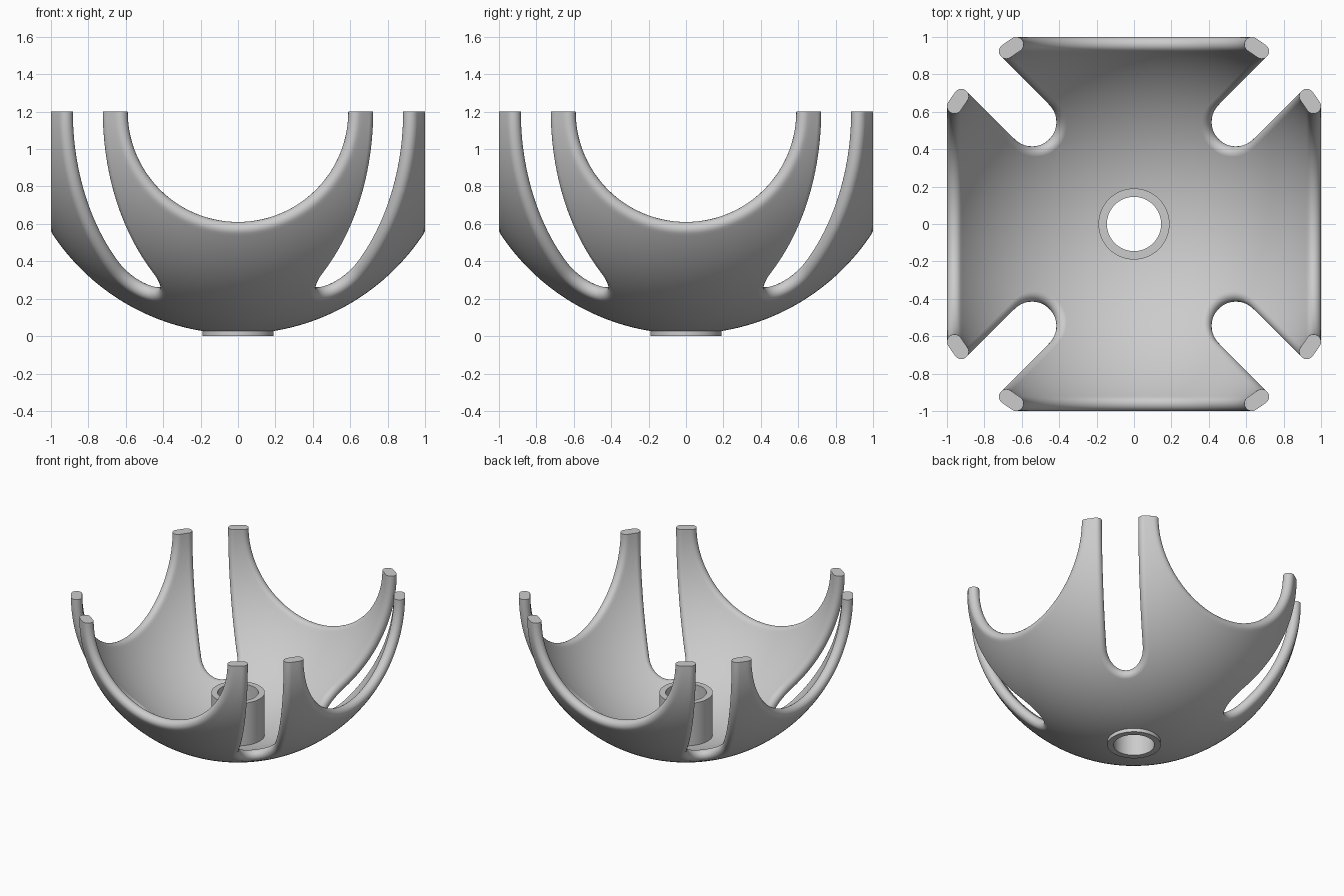
import bpy, bmesh
from math import pi, sin, cos, sqrt
from mathutils import Vector, Matrix

cube = bpy.data.objects.get("Cube")
if cube:
    bpy.data.objects.remove(cube)

grey = bpy.data.materials.new("plain grey")
grey.use_nodes = True
grey.diffuse_color = (0.6, 0.6, 0.6, 1)
grey.node_tree.nodes["Principled BSDF"].inputs["Base Color"].default_value = (0.6, 0.6, 0.6, 1)

CENTRE = Vector((0, 0, 1.2))   # centre of the spherical shell
RADIUS, HALF = 1.148, 0.04     # mid-surface radius, half of the wall thickness
SIDE = 0.96                    # plane of the large round side openings
SLOT, SLOT_AT = 0.17, 0.771    # half-width and inner centre of diagonal slots
HOLE = 0.175                   # where the shell meets the hub


def make_object(name, bm):
    bmesh.ops.recalc_face_normals(bm, faces=bm.faces)
    mesh = bpy.data.meshes.new(name)
    bm.to_mesh(mesh)
    bm.free()
    mesh.materials.append(grey)
    obj = bpy.data.objects.new(name, mesh)
    bpy.context.collection.objects.link(obj)
    bpy.ops.object.select_all(action="DESELECT")
    obj.select_set(True)
    bpy.context.view_layer.objects.active = obj
    bpy.ops.object.shade_smooth_by_angle(angle=pi / 5)
    return obj


def diagonal(along, off):
    """Plan point measured along and across the diagonal."""
    return Vector(((along + off) / sqrt(2), (along - off) / sqrt(2)))


def on_sphere(p):
    return Vector((p.x, p.y, CENTRE.z - sqrt(max(0, RADIUS ** 2 - p.length_squared))))


def slot_side():
    """Plan outline of an eighth: diagonal, slot end, slot edge, arm tip."""
    tip = sqrt(RADIUS ** 2 - SLOT ** 2)
    low = pi / 4
    pts = [diagonal(HOLE + (SLOT_AT - SLOT - HOLE) * i / 10, 0) for i in range(10)]
    pts += [diagonal(SLOT_AT - SLOT * cos(pi / 2 * i / 14), SLOT * sin(pi / 2 * i / 14))
            for i in range(14)]
    start = SLOT_AT / tip
    a = low
    from math import asin
    a = asin(start)
    pts += [diagonal(tip * sin(a + (pi / 2 - a) * i / 24), SLOT) for i in range(25)]
    end = Vector((SIDE, sqrt(RADIUS ** 2 - SIDE ** 2)))
    pts += [pts[-1].lerp(end, i / 4).normalized() * RADIUS for i in range(1, 5)]
    return pts


# Mid-surface of the bowl: one eighth, repeated by mirror and rotation
bm = bmesh.new()
edge = slot_side()
x0, x1 = edge[0].x, edge[-1].x
ACROSS = 28
for turn in range(4):
    for flip in (1, -1):
        move = Matrix.Rotation(turn * pi / 2, 3, "Z") @ Matrix.Diagonal((1, flip, 1))
        grid = []
        for p in edge:
            mid = Vector((HOLE + (SIDE - HOLE) * (p.x - x0) / (x1 - x0), 0))
            grid.append([bm.verts.new(move @ on_sphere(mid.lerp(p, sin(pi / 2 * j / ACROSS))))
                         for j in range(ACROSS + 1)])
        for r, s in zip(grid, grid[1:]):
            for j in range(ACROSS):
                bm.faces.new((r[j], r[j + 1], s[j + 1], s[j]))
bmesh.ops.remove_doubles(bm, verts=bm.verts, dist=0.0002)

# Sort the border into rounded rims and the hub hole; arm tips are left open
rims, holes = [], []
for e in bm.edges:
    if e.is_boundary:
        if all(v.co.xy.length < HOLE + 0.01 for v in e.verts):
            holes.append(e)
        elif not all(v.co.z > CENTRE.z - 0.0005 for v in e.verts):
            rims.append(e)

# Direction pointing out of the sheet at each rim vertex
outward = {}
for e in rims:
    a, b = e.verts
    inside = e.link_faces[0].calc_center_median()
    for v in e.verts:
        side = (b.co - a.co).normalized().cross((v.co - CENTRE).normalized())
        if side.dot(a.co - inside) < 0:
            side.negate()
        outward[v] = outward.get(v, Vector()) + side

# Shell: outer skin, inner skin, half-round rims and flat arm tips
shell = bmesh.new()


def skin(v, offset):
    return v.co + (v.co - CENTRE).normalized() * offset


skins = []
for offset in (HALF, -HALF):
    copy = {v: shell.verts.new(skin(v, offset)) for v in bm.verts}
    for f in bm.faces:
        shell.faces.new([copy[v] for v in f.verts])
    skins.append(copy)
outer, inner = skins

ROUND = 10
ring = {}
for v, out in outward.items():
    normal = (v.co - CENTRE).normalized()
    if v.co.z > CENTRE.z - 0.0005:
        out.z = 0
    out = (out - normal * out.dot(normal)).normalized()
    arc = [shell.verts.new(v.co + HALF * (cos(pi * k / ROUND) * normal + sin(pi * k / ROUND) * out))
           for k in range(1, ROUND)]
    ring[v] = [outer[v]] + arc + [inner[v]]
for e in rims:
    a, b = (ring[v] for v in e.verts)
    for k in range(ROUND):
        shell.faces.new((a[k], b[k], b[k + 1], a[k + 1]))
for e in holes:
    a, b = e.verts
    shell.faces.new((outer[a], outer[b], inner[b], inner[a]))
bmesh.ops.holes_fill(shell, edges=[e for e in shell.edges if e.is_boundary], sides=0)
bm.free()
make_object("bowl_shell", shell)

# Hub: open tube through the bottom of the bowl
hub = bmesh.new()
SIDES = 64
profile = [(0.19, 0), (0.19, 0.44), (0.145, 0.44), (0.145, 0)]
loops = [[hub.verts.new((r * cos(2 * pi * i / SIDES), r * sin(2 * pi * i / SIDES), z))
          for i in range(SIDES)] for r, z in profile]
for a, b in zip(loops, loops[1:] + loops[:1]):
    for i in range(SIDES):
        j = (i + 1) % SIDES
        hub.faces.new((a[i], a[j], b[j], b[i]))
make_object("hub_tube", hub)
